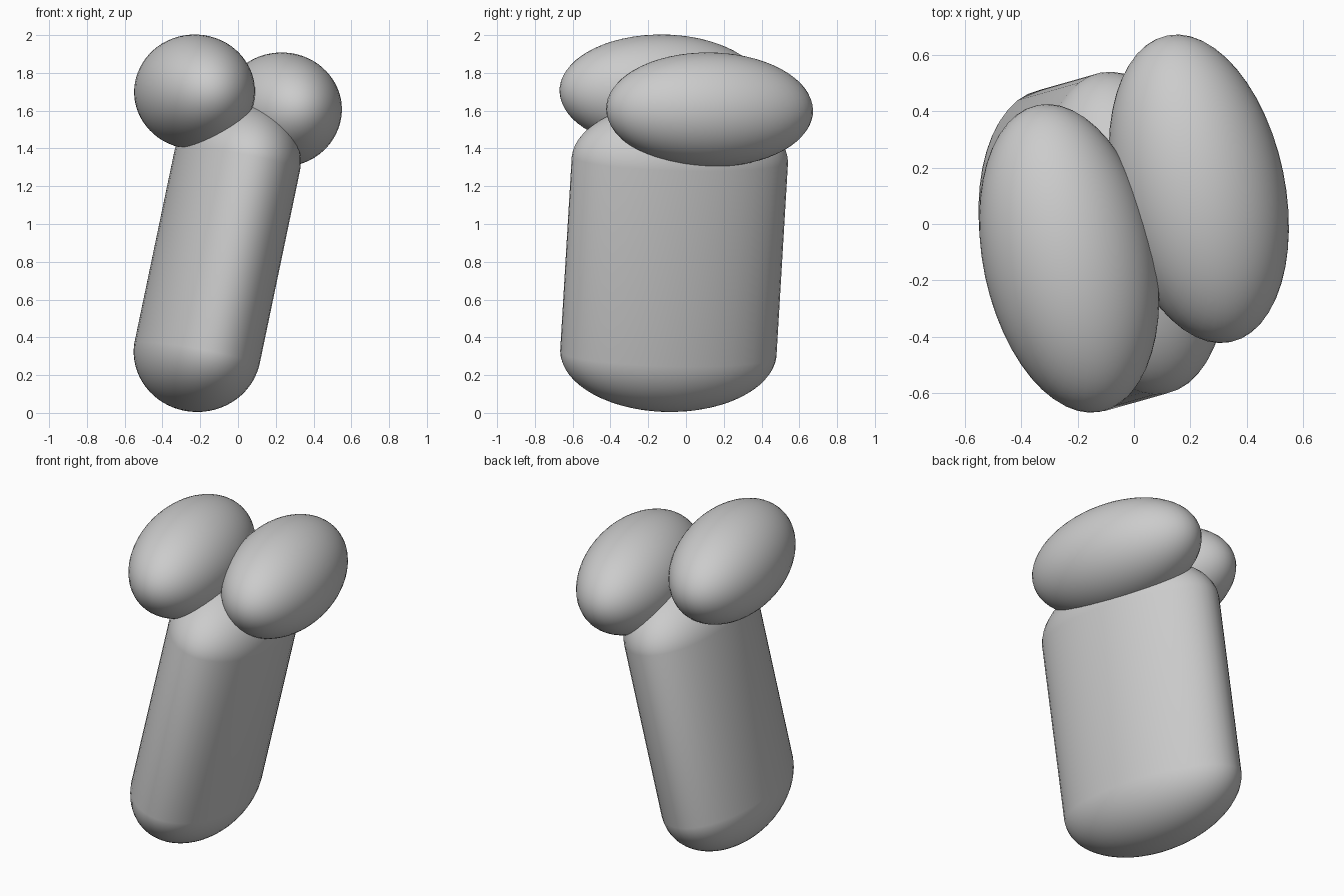
import bpy, bmesh
from mathutils import Matrix, Vector

cube = bpy.data.objects.get("Cube")
if cube:
    bpy.data.objects.remove(cube, do_unlink=True)

# Single matte grey
grey = bpy.data.materials.new("plain_grey")
grey.use_nodes = True
color = (0.6, 0.6, 0.6, 1)
grey.diffuse_color = color
grey.node_tree.nodes["Principled BSDF"].inputs["Base Color"].default_value = color

# Shared directions: leaning body axis, long horizontal axis, narrow axis
lean = Vector((0.2, 0.055, 1)).normalized()
long_axis = Vector((-0.196, 0.975, 0.02))
long_axis = (long_axis - lean * long_axis.dot(lean)).normalized()
narrow = long_axis.cross(lean).normalized()
frame = Matrix((narrow, long_axis, lean)).transposed().to_4x4()


def rounded_form(name, center, radii, top_center=None):
    """Ellipsoid, or a stretched capsule when a second end centre is given."""
    bm = bmesh.new()
    bmesh.ops.create_uvsphere(bm, u_segments=48, v_segments=33, radius=1)
    upper = [v for v in bm.verts if v.co.z > 0]
    matrix = Matrix.Translation(center) @ frame @ Matrix.Diagonal((*radii, 1))
    bmesh.ops.transform(bm, matrix=matrix, verts=bm.verts)
    if top_center:
        bmesh.ops.translate(bm, vec=Vector(top_center) - Vector(center), verts=upper)
    for face in bm.faces:
        face.smooth = True
    mesh = bpy.data.meshes.new(name)
    bm.to_mesh(mesh)
    bm.free()
    mesh.materials.append(grey)
    obj = bpy.data.objects.new(name, mesh)
    bpy.context.collection.objects.link(obj)
    return obj


# Leaning oval body with rounded ends
rounded_form("body", (-0.215, -0.093, 0.325), (0.323, 0.582, 0.32),
             top_center=(-0.005, -0.033, 1.33))

# Two oval lobes on top
lobe_radii = (0.306, 0.556, 0.303)
rounded_form("right_lobe", (-0.23, -0.122, 1.70), lobe_radii)
rounded_form("left_lobe", (0.23, 0.125, 1.605), lobe_radii)
